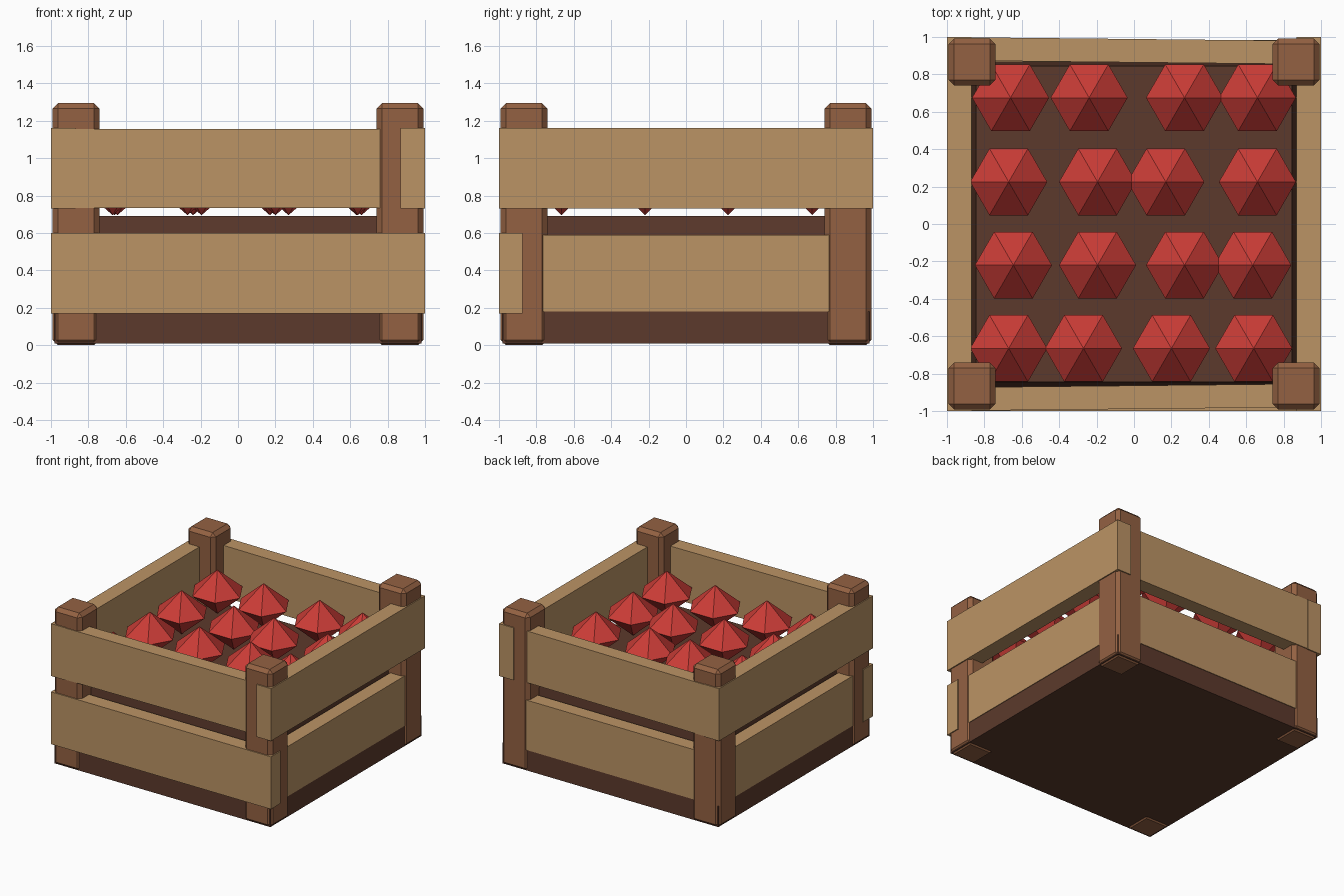
import bpy, bmesh, math
from mathutils import Matrix, Vector

cube = bpy.data.objects.get("Cube")
if cube:
    bpy.data.objects.remove(cube, do_unlink=True)


def material(name, rgb):
    mat = bpy.data.materials.new(name)
    mat.use_nodes = True
    mat.diffuse_color = (*rgb, 1)
    mat.node_tree.nodes["Principled BSDF"].inputs["Base Color"].default_value = (*rgb, 1)
    return mat


TAN = material("light wood", (0.50, 0.295, 0.13))
BROWN = material("post wood", (0.295, 0.12, 0.055))
DARK = material("dark wood", (0.107, 0.042, 0.025))
RED = material("fruit red", (0.60, 0.046, 0.038))


def finish(name, bm, mat):
    mesh = bpy.data.meshes.new(name)
    bmesh.ops.recalc_face_normals(bm, faces=bm.faces)
    bm.to_mesh(mesh)
    bm.free()
    mesh.materials.append(mat)
    obj = bpy.data.objects.new(name, mesh)
    bpy.context.collection.objects.link(obj)
    return obj


def box(name, center, size, mat, turn=0, bevel=0, taper=1):
    bm = bmesh.new()
    bmesh.ops.create_cube(bm, size=1, matrix=Matrix.Diagonal((*size, 1)))
    for v in bm.verts:
        if v.co.z > 0:
            v.co.x *= taper
            v.co.y *= taper
    if bevel:
        bmesh.ops.bevel(bm, geom=bm.edges[:], offset=bevel, segments=1, affect='EDGES')
    obj = finish(name, bm, mat)
    obj.location = center
    obj.rotation_euler.z = turn
    return obj


# Dark base slab and the narrower filling above it
box("base_slab", (0, 0, 0.095), (1.96, 1.96, 0.17), DARK)
box("inner_filling", (0, 0, 0.43), (1.75, 1.75, 0.52), DARK, taper=0.965)

# Chamfered corner posts
for sx, side in ((-1, "right"), (1, "left")):
    for sy, end in ((-1, "front"), (1, "back")):
        box(f"{end}_{side}_post", (sx * 0.866, sy * 0.866, 0.647),
            (0.25, 0.25, 1.294), BROWN, bevel=0.029)

# Side planks: the upper ones cover the posts, the lower ones sit behind them
for sx, side in ((-1, "right"), (1, "left")):
    box(f"upper_{side}_plank", (sx * 0.935, 0, 0.945), (0.13, 2, 0.43), TAN)
    box(f"lower_{side}_plank", (sx * 0.925, 0, 0.385), (0.12, 1.74, 0.41), TAN)

# Upper front and back planks, slightly skewed across the posts
for sy, end in ((-1, "front"), (1, "back")):
    box(f"upper_{end}_plank", (0, sy * 0.9265, 0.945), (1.75, 0.125, 0.424), TAN,
        turn=-sy * 0.0103)

# Lower front plank covers the posts, lower back plank sits behind them
box("lower_front_plank", (0, -0.9375, 0.385), (2, 0.125, 0.43), TAN)
box("lower_back_plank", (0, 0.925, 0.385), (1.74, 0.12, 0.41), TAN)

# Rows of six-sided fruit
rows = {
    0.675: (-0.66, -0.24, 0.27, 0.66),
    0.225: (-0.67, -0.195, 0.17, 0.66),
    -0.22: (-0.645, -0.195, 0.27, 0.635),
    -0.665: (-0.67, -0.27, 0.20, 0.64),
}
for r, (y, xs) in enumerate(rows.items()):
    for c, x in enumerate(xs):
        bm = bmesh.new()
        ring = [bm.verts.new((0.206 * math.cos(i * math.pi / 3),
                              0.206 * math.sin(i * math.pi / 3), 0)) for i in range(6)]
        for tip_z in (0.18, -0.18):
            tip = bm.verts.new((0, 0, tip_z))
            for i in range(6):
                bm.faces.new((ring[i], ring[(i + 1) % 6], tip))
        fruit = finish(f"fruit_row_{r + 1}_number_{c + 1}", bm, RED)
        fruit.location = Vector((x, y, 0.875))
